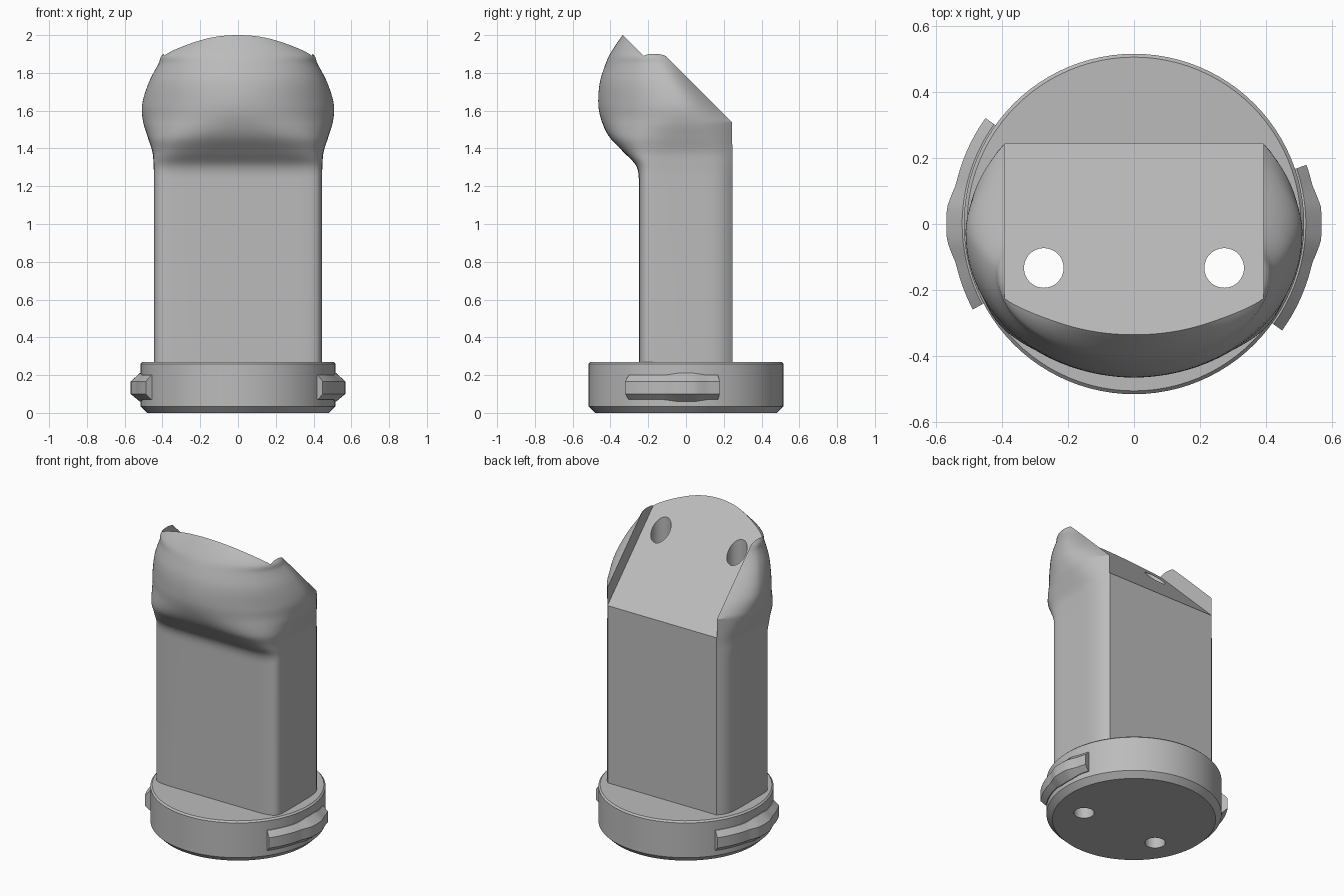
import bpy, bmesh, math
from mathutils import Vector

cube = bpy.data.objects.get("Cube")
if cube:
    bpy.data.objects.remove(cube)

grey = bpy.data.materials.new("plain_grey")
grey.use_nodes = True
grey.diffuse_color = (0.5, 0.5, 0.5, 1)
grey.node_tree.nodes["Principled BSDF"].inputs["Base Color"].default_value = (0.5, 0.5, 0.5, 1)


def loft(name, rings):
    """Skin a list of closed rings and cap both ends."""
    bm = bmesh.new()
    rows = [[bm.verts.new(p) for p in ring] for ring in rings]
    count = len(rows[0])
    for low, high in zip(rows, rows[1:]):
        for i in range(count):
            j = (i + 1) % count
            bm.faces.new((low[i], low[j], high[j], high[i]))
    bm.faces.new(rows[0][::-1])
    bm.faces.new(rows[-1])
    bmesh.ops.recalc_face_normals(bm, faces=bm.faces)
    mesh = bpy.data.meshes.new(name)
    bm.to_mesh(mesh)
    bm.free()
    obj = bpy.data.objects.new(name, mesh)
    bpy.context.collection.objects.link(obj)
    mesh.materials.append(grey)
    return obj


def circle(radius, z, cx=0, cy=0, sides=96):
    angles = [math.tau * i / sides for i in range(sides)]
    return [(cx + radius * math.cos(t), cy + radius * math.sin(t), z) for t in angles]


def cut(obj, cutters):
    for cutter in cutters:
        cutter.hide_render = True
        mod = obj.modifiers.new("cut", 'BOOLEAN')
        mod.operation = 'DIFFERENCE'
        mod.solver = 'EXACT'
        mod.object = cutter
        bpy.context.view_layer.objects.active = obj
        bpy.ops.object.modifier_apply(modifier=mod.name)


# Body: height, half width, front depth, front squareness, side squareness
KEYS = [
    (0.27, 0.445, 0.25, 10, 5),
    (1.23, 0.445, 0.25, 10, 5),
    (1.31, 0.447, 0.265, 8, 4.5),
    (1.38, 0.453, 0.33, 5, 3.5),
    (1.46, 0.478, 0.405, 3.2, 2.6),
    (1.54, 0.502, 0.445, 2.3, 2),
    (1.63, 0.508, 0.464, 2, 2),
    (1.75, 0.472, 0.456, 2, 2),
    (1.85, 0.42, 0.425, 2, 2),
    (1.9, 0.394, 0.402, 2, 2),
    (1.97, 0.25, 0.357, 2, 2),
    (2.02, 0.12, 0.32, 2, 2),
]
HALF = 0.39    # half width of the flat back
BACK = 0.245


def smooth_rows(keys, steps=6):
    """Cubic interpolation between the key rows."""
    rows = [keys[0]]
    for k in range(1, len(keys) - 1):
        a, b = keys[k], keys[k + 1]
        before, after = keys[k - 1], keys[min(k + 2, len(keys) - 1)]
        span = b[0] - a[0]
        for s in range(steps):
            t = s / steps
            row = [a[0] + span * t]
            for c in range(1, len(a)):
                m0 = (b[c] - before[c]) / (b[0] - before[0]) * span
                m1 = (after[c] - a[c]) / (after[0] - a[0]) * span
                if k == 1:
                    m0 = 0
                d = b[c] - a[c]
                row.append(a[c] + m0 * t + (3 * d - 2 * m0 - m1) * t**2
                           + (m0 + m1 - 2 * d) * t**3)
            rows.append(row)
    return rows + [keys[-1]]


def body_ring(z, a, front, n, p):
    mid = -0.17 * max(0, (min(z, 1.9) - 1.5) / 0.4) ** 1.5 - max(0, z - 1.9)
    back = min(BACK, 1.785 - z)
    corner = min(HALF, a * 0.97)
    side = []
    for i in range(10):
        s = 1 - i / 10
        side.append((a - (a - corner) * s**p, mid + (back - mid) * s, z))
    ring = list(side)
    for i in range(65):
        t = math.pi * i / 64
        c, s = math.cos(t), math.sin(t)
        ring.append((math.copysign(abs(c) ** (2 / n), c) * a,
                     mid - (front + mid) * abs(s) ** (2 / n), z))
    return ring + [(-x, y, h) for x, y, h in reversed(side)]


body = loft("body", [body_ring(*row) for row in smooth_rows(KEYS)])

# Sloping seat cut between the two side ears
SLOPE = 1.665
wedge = [(-0.6, SLOPE + 0.6), (1, SLOPE - 1), (1, SLOPE + 0.6)]
seat_cutter = loft("seat_cutter", [[(x, y, z) for y, z in wedge] for x in (-0.392, 0.392)])

# Pair of vertical through holes
holes = [loft("hole_cutter", [circle(0.06, z, x, -0.133, 48) for z in (-0.5, 2.5)])
         for x in (-0.273, 0.273)]

# Round base with chamfered rims
base = loft("round_base", [circle(r, z) for r, z in
                           ((0.48, 0), (0.515, 0.035), (0.515, 0.26), (0.505, 0.27))])

cut(body, [seat_cutter] + holes)
cut(base, holes)
for helper in [seat_cutter] + holes:
    bpy.data.objects.remove(helper)


# Side lugs with a raised middle
def lug(name, start, end, centre):
    rings = []
    steps = 32
    for i in range(steps + 1):
        angle = math.radians(start + (end - start) * i / steps)
        off = abs(math.sin(angle - math.radians(centre))) * 0.56
        hump = min(1, max(0, (0.12 - off) / 0.07))
        outer = 0.552 + 0.016 * hump
        grow = 0.01 * hump
        section = ((0.48, 0.07 - grow), (0.52, 0.07 - grow), (outer, 0.1),
                   (outer, 0.167), (0.52, 0.2 + grow), (0.48, 0.2 + grow))
        rings.append([(r * math.cos(angle), r * math.sin(angle), z) for r, z in section])
    return loft(name, rings)


parts = [body, base, lug("left_lug", -35.7, 18.9, 0), lug("right_lug", 144.5, 207.9, 180)]

bpy.ops.object.select_all(action='DESELECT')
for part in parts:
    part.select_set(True)
bpy.context.view_layer.objects.active = body
bpy.ops.object.shade_smooth_by_angle(angle=math.radians(25))
